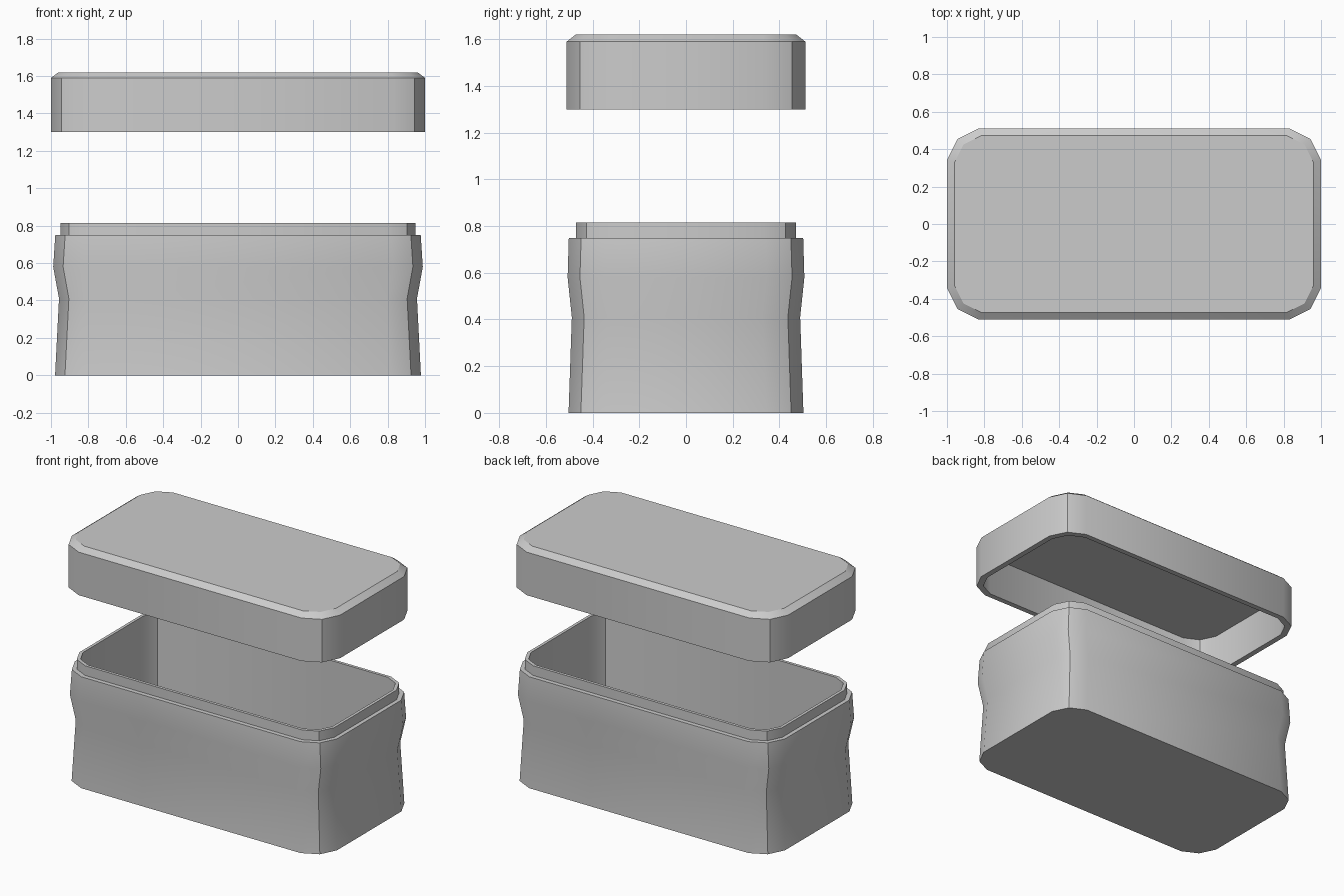
import bpy, bmesh, math

if "Cube" in bpy.data.objects:
    bpy.data.objects.remove(bpy.data.objects["Cube"])


def ring(hx, hy, r, z):
    """Rounded rectangle outline with two facets per corner."""
    m = r * 0.33
    quad = [(hx, hy - r), (hx - m, hy - m), (hx - r, hy)]
    pts = list(quad)
    pts += [(-x, y) for x, y in reversed(quad)]
    pts += [(-x, -y) for x, y in quad]
    pts += [(x, -y) for x, y in reversed(quad)]
    return [(x, y, z) for x, y in pts]


def vessel(name, profile):
    """Loft (half x, half y, corner, z) sections, capping both ends."""
    bm = bmesh.new()
    loops = [[bm.verts.new(p) for p in ring(*s)] for s in profile]
    n = len(loops[0])
    for a, b in zip(loops, loops[1:]):
        for i in range(n):
            j = (i + 1) % n
            bm.faces.new((a[i], a[j], b[j], b[i]))
    bm.faces.new(loops[0])
    bm.faces.new(loops[-1])
    bmesh.ops.recalc_face_normals(bm, faces=bm.faces)
    mesh = bpy.data.meshes.new(name)
    bm.to_mesh(mesh)
    bm.free()
    obj = bpy.data.objects.new(name, mesh)
    bpy.context.collection.objects.link(obj)
    bpy.ops.object.select_all(action='DESELECT')
    obj.select_set(True)
    bpy.context.view_layer.objects.active = obj
    bpy.ops.object.shade_smooth_by_angle(angle=math.radians(30))
    return obj


# Box: waisted outer wall, stepped lip, straight hollow inside
vessel("box_body", [
    (0.978, 0.503, 0.16, 0.0),
    (0.957, 0.489, 0.16, 0.41),
    (0.988, 0.507, 0.16, 0.58),
    (0.977, 0.502, 0.16, 0.75),
    (0.950, 0.472, 0.14, 0.75),
    (0.950, 0.472, 0.14, 0.815),
    (0.930, 0.452, 0.13, 0.815),
    (0.930, 0.452, 0.13, 0.03),
])

# Lid: hollow underside, chamfered top edge
vessel("box_lid", [
    (0.962, 0.475, 0.15, 1.575),
    (0.962, 0.475, 0.15, 1.30),
    (1.000, 0.511, 0.17, 1.30),
    (1.000, 0.511, 0.17, 1.59),
    (0.960, 0.473, 0.145, 1.62),
])
